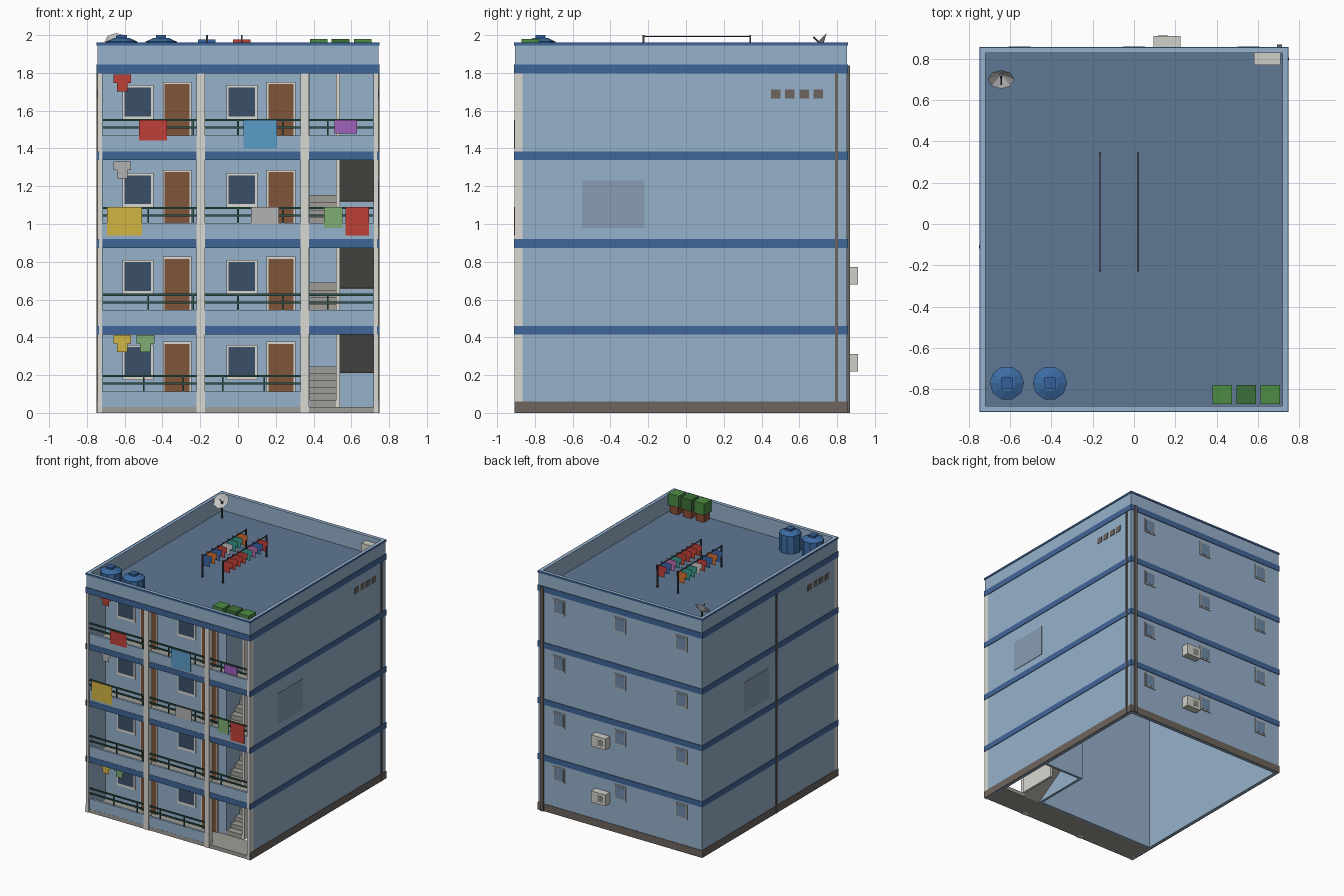
import bpy, bmesh, math, random
from mathutils import Matrix, Vector

if "Cube" in bpy.data.objects:
    bpy.data.objects.remove(bpy.data.objects["Cube"])
random.seed(4)

BLUE, BAND, WHITE, GREY, BROWN = "96B1CA", "406698", "DAD8D2", "A09D96", "6E655E"
RED, YELLOW, GREEN, SKY, PURPLE, SILVER = "C04038", "D2B544", "7FAE74", "5A9CC8", "A062BC", "B2B2B2"


def mat(hexcol):
    m = bpy.data.materials.get(hexcol)
    if not m:
        m = bpy.data.materials.new(hexcol)
        c = [int(hexcol[i:i + 2], 16) / 255 for i in (0, 2, 4)]
        m.diffuse_color = [((v + .055) / 1.055) ** 2.4 for v in c] + [1]
        m.use_nodes = True
        m.node_tree.nodes["Principled BSDF"].inputs["Base Color"].default_value = m.diffuse_color
    return m


def finish(name, col, bm):
    me = bpy.data.meshes.new(name)
    bm.to_mesh(me)
    bm.free()
    me.materials.append(mat(col))
    ob = bpy.data.objects.new(name, me)
    bpy.context.collection.objects.link(ob)
    return ob


def boxes(name, col, items):
    """One object made of boxes given as (x0, x1, y0, y1, z0, z1)."""
    bm = bmesh.new()
    for x0, x1, y0, y1, z0, z1 in items:
        m = Matrix.Translation(((x0 + x1) / 2, (y0 + y1) / 2, (z0 + z1) / 2))
        bmesh.ops.create_cube(bm, size=1, matrix=m @ Matrix.Diagonal((x1 - x0, y1 - y0, z1 - z0, 1)))
    return finish(name, col, bm)


def cones(name, col, items):
    """One object made of (sides, r0, r1, height, matrix) frustums."""
    bm = bmesh.new()
    for n, r0, r1, h, m in items:
        bmesh.ops.create_cone(bm, cap_ends=True, segments=n, radius1=r0, radius2=r1, depth=h, matrix=m)
    return finish(name, col, bm)


def prism(name, col, pts, x0, x1):
    """Extrude a (y, z) profile along x."""
    bm = bmesh.new()
    f = bm.faces.new([bm.verts.new((x0, y, z)) for y, z in pts])
    r = bmesh.ops.extrude_face_region(bm, geom=[f])
    bmesh.ops.translate(bm, vec=(x1 - x0, 0, 0), verts=[v for v in r["geom"] if isinstance(v, bmesh.types.BMVert)])
    bmesh.ops.recalc_face_normals(bm, faces=bm.faces)
    return finish(name, col, bm)


def shirt(name, col, x, y, top):
    """Flat T-shirt hanging from its top edge."""
    half = [(.047, 0), (.047, -.045), (.028, -.045), (.028, -.09)]
    pts = half + [(-a, b) for a, b in reversed(half)]
    bm = bmesh.new()
    bm.faces.new([bm.verts.new((x + a, y, top + b)) for a, b in pts])
    return finish(name, col, bm)


X, YF, YB = .743, -.905, .852          # outer shell
FLOORS = [.03, .46, .92, 1.385]        # storey floor heights
TOP, ROOF, WALL_Y = 1.96, 1.82, -.69
BAYS = [(-.72, -.22), (-.175, .33), (.375, .72)]

# Outer walls, parapet and roof
boxes("outer_walls", BLUE, [
    (-X, -X + .025, YF, YB, 0, TOP), (X - .025, X, YF, YB, 0, TOP),
    (-X, X, YB - .025, YB, 0, TOP), (-X, X, YF, YF + .025, 1.8, TOP)])
boxes("roof_slab", "5F7894", [(-X + .02, X - .02, YF + .02, YB - .02, 1.8, ROOF)])


def ring(e, z0, z1, t=.006):
    """Thin bands on the two sides and the back."""
    return [(-X - e, -X + t, YF - e, YB + e, z0, z1), (X - t, X + e, YF - e, YB + e, z0, z1),
            (-X - e, X + e, YB - t, YB + e, z0, z1)]


# Coloured storey bands and plinth
bands = []
for z in FLOORS[1:]:
    bands += ring(.005, z - .046, z)
    bands += [(a, b, YF, YF + .02, z - .046, z) for a, b in BAYS]
for z0, z1 in ((1.797, 1.844), (1.945, TOP)):
    bands += ring(.005, z0, z1) + [(-X - .005, X + .005, YF - .005, YF + .006, z0, z1)]
boxes("storey_bands", BAND, bands)
boxes("side_plinth", BROWN, ring(.004, 0, .06))

# Corridor slabs and front pillars
boxes("corridor_slabs", GREY, [(-X + .02, X - .02, YF + .001, WALL_Y, max(0, z - .04), z) for z in FLOORS])
boxes("front_pillars", WHITE, [(a, b, YF - .004, YF + .04, 0, 1.797) for a, b in
                               ((-X - .002, -.72), (-.22, -.175), (.33, .375), (.72, X + .002))])

# Recessed apartment wall and stairwell enclosure
boxes("apartment_walls", BLUE, [
    (-X + .02, .38, WALL_Y, WALL_Y + .02, 0, 1.8), (.36, .38, WALL_Y, -.19, 0, 1.8),
    (.36, X - .02, -.21, -.19, 0, 1.8)])
boxes("stair_divider", WHITE, [(.52, .54, WALL_Y, -.36, .03, 1.8)])

# Doors, windows, low walls and railings on every storey
frames, glass, doors, low, rails, posts = [], [], [], [], [], []
for i, z in enumerate(FLOORS):
    b = .01 if i == 0 else z
    for dx in (0, .55):
        frames.append((-.612 + dx, -.448 + dx, WALL_Y - .008, WALL_Y, b + .165, b + .35))
        glass.append((-.60 + dx, -.46 + dx, WALL_Y - .011, WALL_Y, b + .185, b + .338))
        frames.append((-.398 + dx, -.246 + dx, WALL_Y - .008, WALL_Y, z, b + .367))
        doors.append((-.388 + dx, -.256 + dx, WALL_Y - .011, WALL_Y, z, b + .355))
    t = z + .084
    for x0, x1 in BAYS[:2] if i == 0 else BAYS:
        low.append((x0, x1, YF + .002, YF + .02, z, t))
        rails += [(x0, x1, YF + .005, YF + .015, t + h, t + h + .011) for h in (.036, .076)]
    xs = [-.5, -.29, -.08, .14] if i == 0 else [-.476, -.238, 0, .238, .476]
    posts += [(x - .004, x + .004, YF + .006, YF + .014, t, t + .08) for x in xs]
boxes("frames", WHITE, frames)
boxes("window_glass", "3C5068", glass)
boxes("doors", "7F5538", doors)
boxes("balcony_walls", BLUE, low)
boxes("balcony_railings", "2C5048", rails + posts)

# Half-turn stairs
N, Y0, Y1 = 6, WALL_Y, -.36


def flight(name, ya, yb, za, zb, x0, x1):
    pts, dy, dz = [], (yb - ya) / N, (zb - za) / N
    for k in range(N):
        pts += [(ya + k * dy, za + k * dz), (ya + k * dy, za + (k + 1) * dz)]
    pts += [(yb, zb), (yb, zb - .035), (ya, za - .03)]
    prism(name, GREY, pts, x0, x1)


for i in range(3):
    a, c = FLOORS[i], FLOORS[i + 1]
    m = (a + c) / 2
    flight("lower_flight", Y0, Y1, a, m, .38, .52)
    flight("upper_flight", Y1, Y0, m, c, .54, .718)
    boxes("stair_landing", GREY, [(.38, .718, Y1, -.21, m - .035, m)])

# Back windows and wall units
bw = [(x, z + .325 - (.02 if z < .1 else 0)) for x in (-.555, 0, .555) for z in FLOORS]
boxes("back_window_frames", SILVER, [(x - .053, x + .053, YB, YB + .006, z - .06, z + .06) for x, z in bw])
boxes("back_window_glass", "6E8AA6", [(x - .042, x + .042, YB, YB + .008, z - .049, z + .049) for x, z in bw])
boxes("wall_cooling_units", "D0D0C8", [(.095, .225, YB, .91, z, z + .092) for z in (.22, .68)])
boxes("cooling_unit_grilles", "8A8A86", [(.115, .165, .9, .9115, z + .022, z + .07) for z in (.22, .68)])

# Drain pipes, vents and repair patches
boxes("drain_pipes", BROWN, [(.692, .716, YB, .868, 0, 1.84),
                             (X, X + .007, .79, .806, 0, 1.8), (-X - .007, -X, -.118, -.102, 0, 1.8)])
boxes("side_vents", BROWN, [(X, X + .004, y, y + .05, 1.665, 1.712) for y in (.45, .525, .6, .675)] +
      [(-X - .004, -X, y, y + .05, 1.665, 1.712) for y in (-.79, -.715, -.64, -.565)])
boxes("wall_patches", "889DB4", [(X, X + .003, -.55, -.22, .98, 1.23), (-X - .003, -X, -.01, .31, .98, 1.23)])

# Laundry on the railings: x0, x1, z0, z1
for c, x0, x1, z0, z1 in [
        (RED, -.524, -.376, 1.443, 1.55), (SKY, .03, .206, 1.4, 1.55), (PURPLE, .51, .63, 1.48, 1.55),
        (YELLOW, -.693, -.508, .94, 1.09), (SILVER, .07, .217, 1.0, 1.09), (GREEN, .455, .553, .98, 1.09),
        (RED, .57, .693, .94, 1.09)]:
    boxes("railing_cloth", c, [(x0, x1, -.91, -.906, z0, z1)])
for c, x, top in [(RED, -.613, 1.792), (SILVER, -.613, 1.332), (YELLOW, -.613, .413), (GREEN, -.49, .413)]:
    shirt("hanging_shirt", c, x, -.84, top)

# Rooftop clothes lines
boxes("clothes_lines", "4A4C52", [p for x in (-.165, .02) for p in (
    (x - .003, x + .003, -.225, .34, 1.99, 1.996),
    (x - .005, x + .005, -.23, -.22, ROOF, 2.0), (x - .005, x + .005, .335, .345, ROOF, 2.0))])
hues = [RED, "D07030", "3A66A8", "38968A", "B868B0", "E0E0E0"]
for x in (-.165, .02):
    for k in range(8):
        c = ("3A66A8" if x < 0 else RED) if k == 0 else random.choice(hues)
        shirt("line_shirt", c, x, -.17 + k * .066, 1.978)

# Rooftop water tanks
for x in (-.615, -.407):
    at = lambda z: Matrix.Translation((x, -.77, z)) @ Matrix.Rotation(math.pi / 10, 4, 'Z')
    cones("water_tank", "3C6CA4", [(10, .083, .083, .145, at(ROOF + .0725)), (10, .083, .04, .02, at(1.975))])
    boxes("tank_lid", "34609A", [(x - .027, x + .027, -.797, -.743, 1.97, 2.0)])

# Rooftop planters
px = (.427, .543, .66)
boxes("planter_pots", "8E4E38", [(x - .036, x + .036, -.861, -.789, ROOF, 1.89) for x in px])
for k, x in enumerate(px):
    boxes("planter_shrub", "3C7038" if k == 1 else "4C8C44", [(x - .047, x + .047, -.872, -.778, 1.885, 1.98)])

# Rooftop unit and dish
boxes("roof_unit", "D0D0C8", [(.58, .71, .77, .83, ROOF, 1.92)])
tilt = Matrix.Translation((-.643, .71, 1.955)) @ Matrix.Rotation(math.radians(45), 4, 'X')
bm = bmesh.new()
bmesh.ops.create_cone(bm, cap_ends=False, segments=8, radius1=.008, radius2=.064, depth=.03, matrix=tilt)
finish("dish", "D8D8D4", bm)
boxes("dish_mast", "4A4C52", [(-.648, -.638, .705, .715, ROOF, 1.95)])
cones("dish_arm", "4A4C52", [(6, .004, .004, .06, tilt @ Matrix.Translation((0, 0, .02)))])
